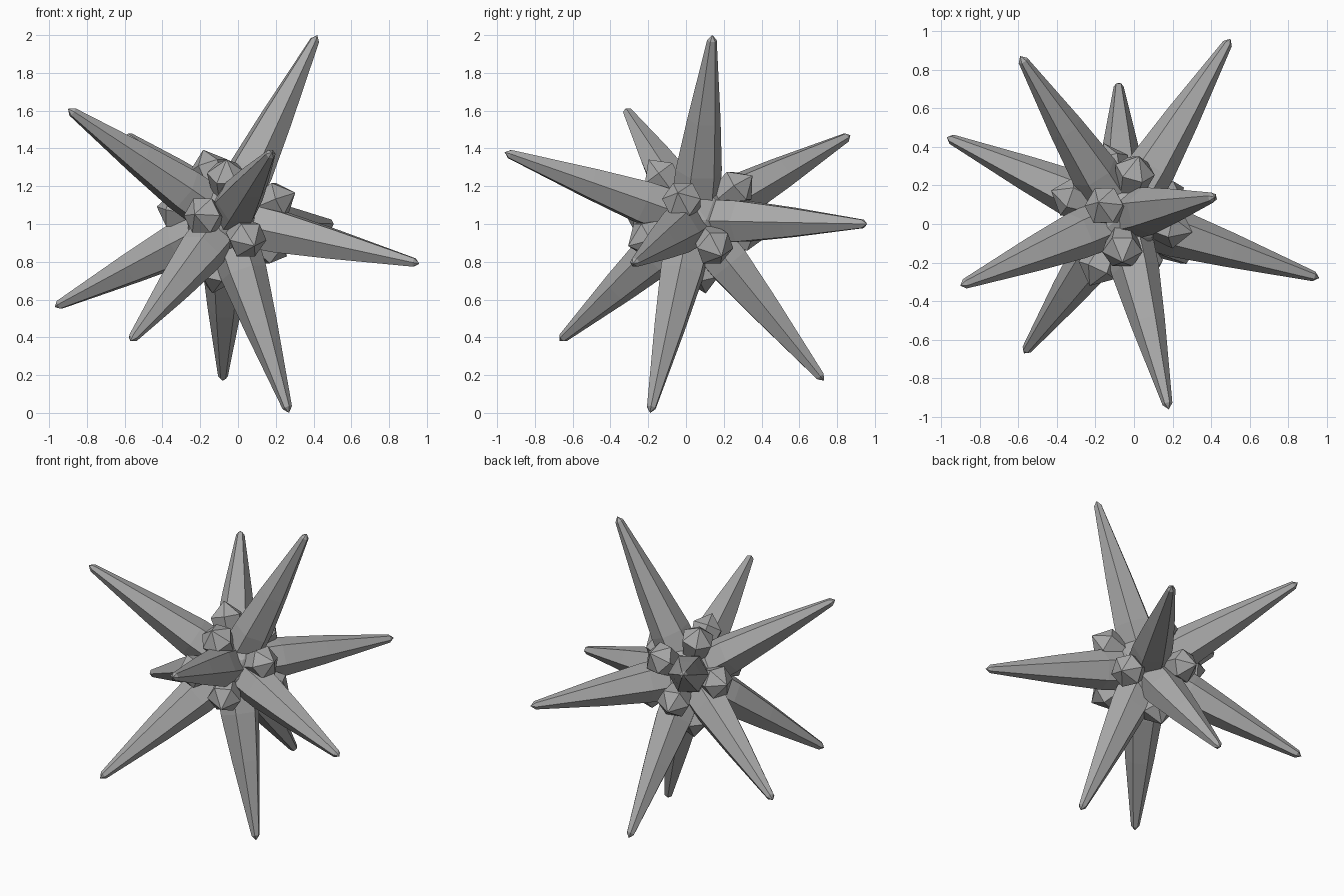
import bpy, bmesh
from math import cos, sin, tau
from mathutils import Vector

cube = bpy.data.objects.get("Cube")
if cube:
    bpy.data.objects.remove(cube)

grey = bpy.data.materials.new("stone_grey")
GREY = (0.4, 0.4, 0.4, 1)
grey.diffuse_color = GREY
grey.use_nodes = True
grey.node_tree.nodes["Principled BSDF"].inputs["Base Color"].default_value = GREY

CENTRE = Vector((-0.06, 0.04, 1.02))


def finish(name, bm):
    bmesh.ops.recalc_face_normals(bm, faces=bm.faces)
    mesh = bpy.data.meshes.new(name)
    bm.to_mesh(mesh)
    bm.free()
    mesh.materials.append(grey)
    obj = bpy.data.objects.new(name, mesh)
    obj.location = CENTRE
    bpy.context.collection.objects.link(obj)


def pointed(name, axis, profile, sides=6):
    """Faceted horn along axis: (distance, radius) rings closed by an apex."""
    bm = bmesh.new()
    turn = axis.to_track_quat('Z', 'Y')
    rings = []
    for dist, radius in profile:
        rings.append([bm.verts.new(turn @ Vector((radius * cos(tau * i / sides),
                                                  radius * sin(tau * i / sides), dist)))
                      for i in range(sides)])
    for low, high in zip(rings, rings[1:]):
        for i in range(sides):
            j = (i + 1) % sides
            bm.faces.new((low[i], low[j], high[j], high[i]))
    apex = bm.verts.new(axis)
    for i in range(sides):
        bm.faces.new((rings[-1][i], rings[-1][(i + 1) % sides], apex))
    bm.faces.new(rings[0][::-1])
    finish(name, bm)


# Central core
bm = bmesh.new()
bmesh.ops.create_icosphere(bm, subdivisions=2, radius=0.22)
finish("core", bm)

# Long spikes, by tip position
SPIKE_TIPS = [
    (0.42, 0.14, 2.0), (-0.9, -0.32, 1.61), (0.18, -0.96, 1.38), (0.5, 0.96, 1.0),
    (0.96, -0.28, 0.79), (-0.97, 0.45, 0.56), (-0.57, -0.67, 0.38),
    (0.27, -0.19, 0.0), (-0.08, 0.73, 0.17), (-0.59, 0.87, 1.47),
]
for n, tip in enumerate(SPIKE_TIPS, 1):
    axis = Vector(tip) - CENTRE
    reach = axis.length
    pointed(f"long_spike_{n}", axis,
            [(0.1, 0.13), (0.3, 0.125), (0.6, 0.09), (reach - 0.03, 0.026)])

# Short studs filling the gaps, by direction from the core
STUD_AXES = [
    (-0.12, 0.07, 0.36), (0, -0.23, 0.31), (0.35, -0.08, 0.14), (0.08, 0.29, 0.22),
    (-0.16, -0.34, 0.03), (0.14, -0.33, -0.13), (0.3, 0.14, -0.18),
    (-0.09, 0.36, -0.09), (-0.36, 0.13, 0.07), (-0.07, 0.06, -0.36),
]
for n, direction in enumerate(STUD_AXES, 1):
    pointed(f"short_stud_{n}", Vector(direction).normalized() * 0.4,
            [(0.1, 0.06), (0.31, 0.105)])
